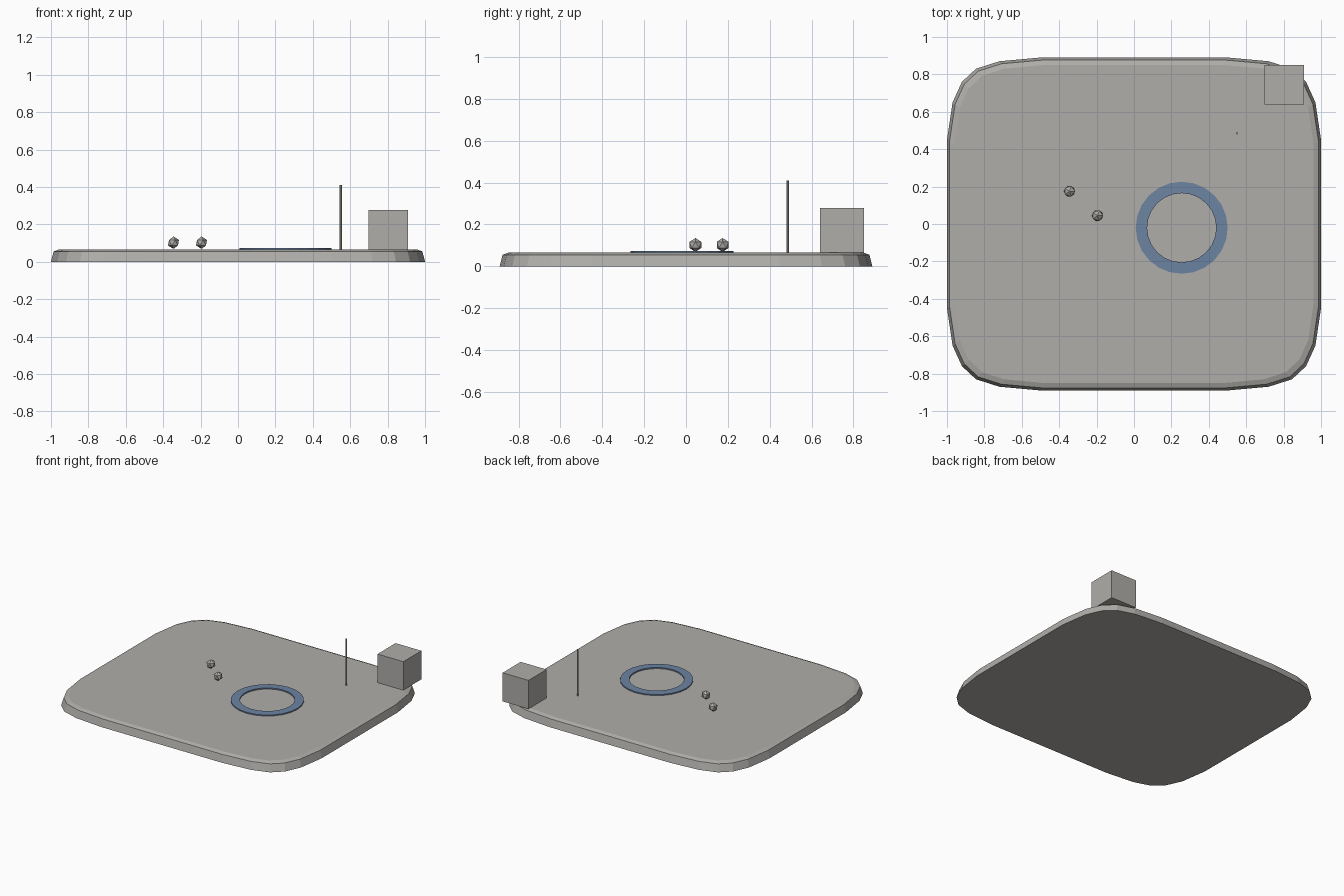
import bpy
import bmesh
import math
from mathutils import Matrix

cube = bpy.data.objects.get("Cube")
if cube:
    bpy.data.objects.remove(cube, do_unlink=True)


def material(name, rgb):
    mat = bpy.data.materials.new(name)
    mat.use_nodes = True
    color = (*rgb, 1)
    mat.diffuse_color = color
    mat.node_tree.nodes["Principled BSDF"].inputs["Base Color"].default_value = color
    return mat


GREY = material("warm grey", (0.43, 0.42, 0.40))
BLUE = material("slate blue", (0.15, 0.23, 0.36))
TOP = 0.065


def finish(bm, name, mat):
    bmesh.ops.recalc_face_normals(bm, faces=bm.faces)
    mesh = bpy.data.meshes.new(name)
    bm.to_mesh(mesh)
    bm.free()
    mesh.materials.append(mat)
    obj = bpy.data.objects.new(name, mesh)
    bpy.context.collection.objects.link(obj)
    return obj


def loft(bm, loops, closed=False):
    """Bridge successive vertex loops with quads."""
    n = len(loops[0])
    pairs = list(zip(loops, loops[1:]))
    if closed:
        pairs.append((loops[-1], loops[0]))
    for a, b in pairs:
        for i in range(n):
            j = (i + 1) % n
            bm.faces.new((a[i], a[j], b[j], b[i]))


# Rounded slab: one corner mirrored to four, lofted through three levels
corner = [(1.0, 0.45), (0.97, 0.65), (0.92, 0.76), (0.845, 0.83), (0.72, 0.87), (0.5, 0.89)]
outline = list(corner)
outline += [(-x, y) for x, y in reversed(corner)]
outline += [(-x, -y) for x, y in corner]
outline += [(x, -y) for x, y in reversed(corner)]
bm = bmesh.new()
levels = [(0, 0), (0.014, 0.055), (0.04, TOP)]
loops = [[bm.verts.new((x * (1 - inset), y * (1 - inset / 0.89), z)) for x, y in outline]
         for inset, z in levels]
loft(bm, loops)
bm.faces.new(loops[0])
bm.faces.new(loops[-1])
finish(bm, "ground_slab", GREY)

# Flat ring lying on the slab
bm = bmesh.new()
SIDES = 24
section = [(0.246, TOP), (0.246, TOP + 0.008), (0.185, TOP + 0.009), (0.185, TOP)]
loops = [[bm.verts.new((0.255 + r * math.cos(math.tau * i / SIDES),
                        -0.02 + r * math.sin(math.tau * i / SIDES), z))
          for i in range(SIDES)] for r, z in section]
loft(bm, loops, closed=True)
finish(bm, "blue_ring", BLUE)

# Two faceted balls
for name, x, y in (("ball_back", -0.345, 0.175), ("ball_front", -0.195, 0.045)):
    bm = bmesh.new()
    bmesh.ops.create_icosphere(bm, subdivisions=1, radius=0.033,
                               matrix=Matrix.Translation((x, y, 0.102)))
    finish(bm, name, GREY)

# Thin pole
bm = bmesh.new()
bmesh.ops.create_cone(bm, cap_ends=True, segments=8, radius1=0.006, radius2=0.006,
                      depth=0.345, matrix=Matrix.Translation((0.55, 0.485, TOP + 0.1725)))
finish(bm, "pole", GREY)

# Corner block
bm = bmesh.new()
bmesh.ops.create_cube(bm, size=0.212, matrix=Matrix.Translation((0.804, 0.745, TOP + 0.107)))
finish(bm, "corner_block", GREY)
